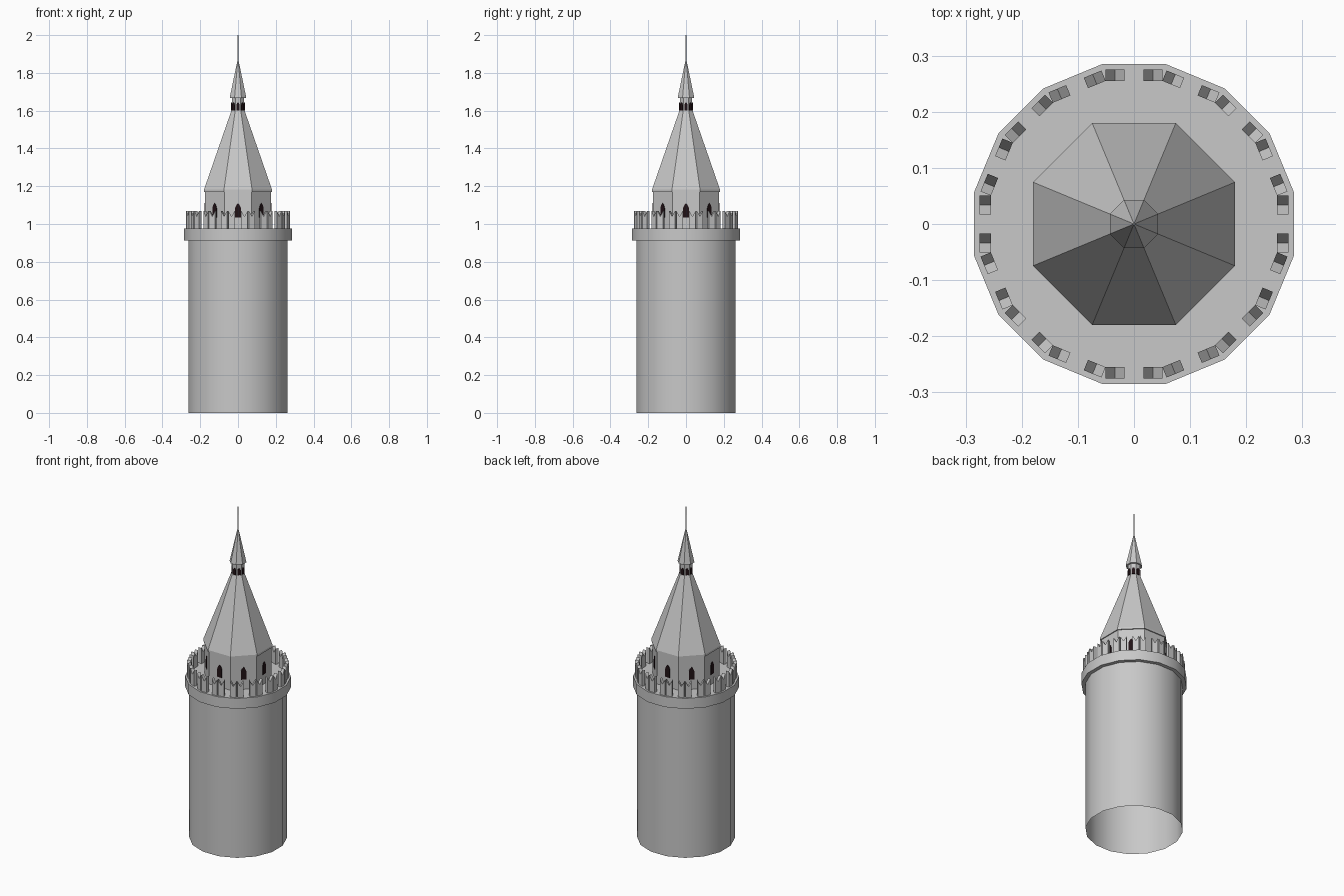
import bpy
import bmesh
from math import cos, sin, pi, radians
from mathutils import Matrix

if "Cube" in bpy.data.objects:
    bpy.data.objects.remove(bpy.data.objects["Cube"], do_unlink=True)


def material(name, rgb):
    m = bpy.data.materials.new(name)
    m.use_nodes = True
    m.diffuse_color = (*rgb, 1)
    m.node_tree.nodes["Principled BSDF"].inputs["Base Color"].default_value = (*rgb, 1)
    return m


STONE = material("grey stone", (0.58, 0.58, 0.58))
DARK = material("dark opening", (0.015, 0.006, 0.008))


def finish(name, bm, mat, smooth=False):
    bmesh.ops.recalc_face_normals(bm, faces=bm.faces)
    mesh = bpy.data.meshes.new(name)
    bm.to_mesh(mesh)
    bm.free()
    mesh.materials.append(mat)
    obj = bpy.data.objects.new(name, mesh)
    bpy.context.collection.objects.link(obj)
    if smooth:
        bpy.ops.object.select_all(action='DESELECT')
        obj.select_set(True)
        bpy.context.view_layer.objects.active = obj
        bpy.ops.object.shade_smooth_by_angle(angle=radians(30))
    return obj


def turned(name, sides, profile, cap_bottom=True, cap_top=True, smooth=False):
    """Regular prism stack; profile is (apothem, z), one flat facing front."""
    bm = bmesh.new()
    rings = []
    for apothem, z in profile:
        r = apothem / cos(pi / sides)
        if r < 1e-6:
            rings.append([bm.verts.new((0, 0, z))])
        else:
            rings.append([bm.verts.new((r * cos(a), r * sin(a), z))
                          for a in ((i + 0.5) * 2 * pi / sides for i in range(sides))])
    for low, high in zip(rings, rings[1:]):
        for i in range(sides):
            j = (i + 1) % sides
            if len(high) == 1:
                bm.faces.new((low[i], low[j], high[0]))
            else:
                bm.faces.new((low[i], low[j], high[j], high[i]))
    if cap_bottom:
        bm.faces.new(rings[0])
    if cap_top and len(rings[-1]) > 1:
        bm.faces.new(rings[-1])
    return finish(name, bm, STONE, smooth)


def plates(name, outline, inner, outer, sides, mat, offsets=(0,)):
    """Extrude an upright outline radially and repeat it on every side."""
    bm = bmesh.new()
    for k in range(sides):
        turn = Matrix.Rotation(k * 2 * pi / sides, 3, 'Z')
        for off in offsets:
            back = [bm.verts.new(turn @ Matrix.Identity(3) @ v) for v in
                    (point(x + off, -inner, z) for x, z in outline)]
            front = [bm.verts.new(turn @ v) for v in
                     (point(x + off, -outer, z) for x, z in outline)]
            bm.faces.new(back)
            bm.faces.new(front)
            for i in range(len(outline)):
                j = (i + 1) % len(outline)
                bm.faces.new((back[i], back[j], front[j], front[i]))
    return finish(name, bm, mat)


def point(x, y, z):
    return Matrix.Translation((x, y, z)).to_translation()


def arch(half, low, spring, top):
    return [(-half, low), (half, low), (half, spring), (half * 0.55, (spring + 2 * top) / 3),
            (0, top), (-half * 0.55, (spring + 2 * top) / 3), (-half, spring)]


# Main shaft, open underneath, and the projecting gallery
turned("tower_shaft", 16, [(0.263, 0), (0.263, 0.92)], False, False, True)
turned("gallery_ring", 16, [(0.285, 0.912), (0.285, 0.975)], smooth=True)

# Swallowtail battlements, two on each side of the gallery
notched = [(-0.017, 0.974), (0.017, 0.974), (0.017, 1.07), (0, 1.04), (-0.017, 1.07)]
plates("battlements", notched, 0.255, 0.275, 16, STONE, (-0.034, 0.034))

# Octagonal upper storey and its steep roof
turned("upper_storey", 8, [(0.174, 0.974), (0.174, 1.175)])
turned("main_roof", 8, [(0.18, 1.17), (0.18, 1.182), (0.035, 1.6)])
plates("storey_windows", arch(0.015, 1.035, 1.085, 1.11), 0.172, 0.177, 8, DARK)

# Lantern, pointed cap and finial
turned("lantern", 8, [(0.033, 1.595), (0.033, 1.675)])
plates("lantern_windows", arch(0.009, 1.602, 1.632, 1.643), 0.031, 0.036, 8, DARK)
turned("lantern_cap", 8, [(0.043, 1.668), (0.043, 1.673), (0, 1.88)])
turned("finial", 8, [(0.003, 1.86), (0.002, 2.0)])
